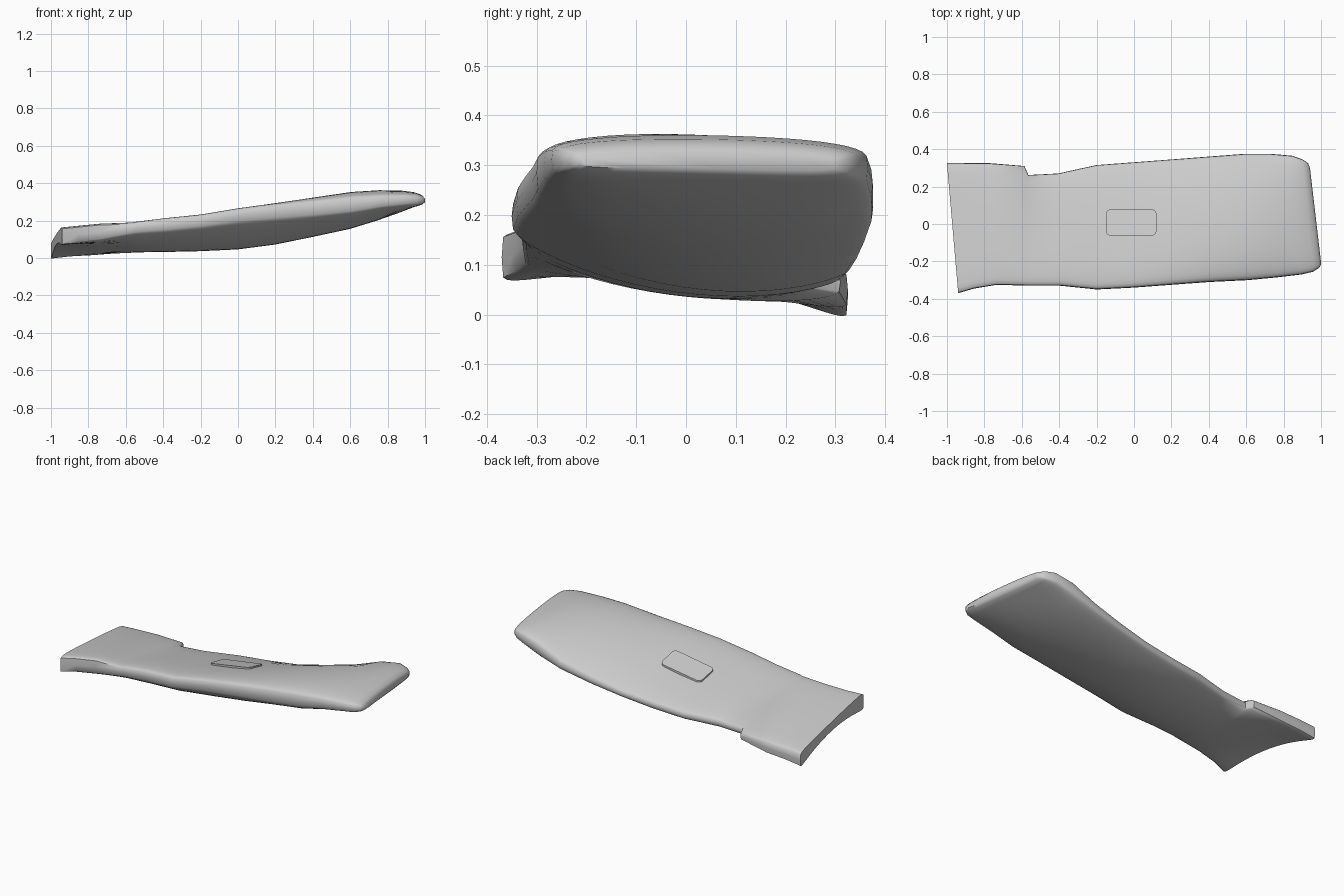
import bpy
import bmesh
import math

default_cube = bpy.data.objects.get("Cube")
if default_cube:
    bpy.data.objects.remove(default_cube, do_unlink=True)

# One plain grey for every part
grey = bpy.data.materials.new("plain grey")
grey.use_nodes = True
grey.diffuse_color = (0.6, 0.6, 0.6, 1)
shader = next(n for n in grey.node_tree.nodes if n.type == 'BSDF_PRINCIPLED')
shader.inputs["Base Color"].default_value = grey.diffuse_color
shader.inputs["Roughness"].default_value = 0.8

# Cross-sections along the slab: x, front y, back y,
# then (top, bottom) heights at the front rim, middle and back rim
STATIONS = [
    (-.97, -.37, .325, .17, .06, .13, .075, .08, -.014),
    (-.88, -.345, .325, .178, .075, .14, .06, .085, .0),
    (-.75, -.325, .325, .19, .09, .15, .05, .09, .01),
    (-.575, -.33, .31, .2, .115, .16, .04, .1, .03),
    (-.555, -.33, .262, .205, .12, .16, .04, .1, .04),
    (-.4, -.33, .27, .225, .13, .175, .04, .11, .05),
    (-.2, -.35, .315, .245, .15, .195, .045, .12, .06),
    (0, -.34, .33, .28, .175, .22, .055, .135, .075),
    (.2, -.325, .345, .305, .19, .255, .08, .155, .1),
    (.4, -.31, .36, .325, .205, .3, .12, .195, .13),
    (.6, -.3, .375, .345, .225, .34, .16, .245, .17),
    (.75, -.285, .375, .35, .255, .36, .205, .315, .21),
    (.87, -.27, .365, .35, .27, .36, .245, .34, .25),
    (.93, -.255, .345, .345, .275, .352, .27, .335, .262),
    (.96, -.235, .325, .335, .285, .34, .28, .325, .275),
    (.971, -.215, .3, .32, .295, .325, .292, .312, .288),
]
STEPS = 24


def parabola(front, middle, back, u):
    """Height across the slab, u running from -1 (front) to 1 (back)."""
    return middle + (back - front) / 2 * u + ((front + back) / 2 - middle) * u * u


def section_point(station, u, side):
    x, front_y, back_y, ft, fb, ct, cb, bt, bb = station
    top = parabola(ft, ct, bt, u)
    bottom = parabola(fb, cb, bb, u)
    power = 9 if x < -.7 else 5
    rounding = max(0, 1 - abs(u) ** power) ** (1 / power)
    y = (front_y + back_y) / 2 + (back_y - front_y) / 2 * u
    z = (top + bottom) / 2 + side * (top - bottom) / 2 * rounding
    return (x - .032 * u * x * x, y, z)


def section_ring(station):
    across = [math.sin(math.pi * (i / STEPS - .5)) for i in range(STEPS + 1)]
    upper = [section_point(station, u, 1) for u in across]
    lower = [section_point(station, u, -1) for u in across[-2:0:-1]]
    return upper + lower


def top_height(x, y):
    """Height of the slab's upper surface near its middle."""
    for a, b in zip(STATIONS, STATIONS[1:]):
        if a[0] <= x <= b[0]:
            t = (x - a[0]) / (b[0] - a[0])
            s = [p + (q - p) * t for p, q in zip(a, b)]
            u = (2 * y - s[1] - s[2]) / (s[2] - s[1])
            return section_point(s, u, 1)[2]


def finish(bm, name, angle):
    bmesh.ops.recalc_face_normals(bm, faces=bm.faces[:])
    mesh = bpy.data.meshes.new(name)
    bm.to_mesh(mesh)
    bm.free()
    mesh.materials.append(grey)
    obj = bpy.data.objects.new(name, mesh)
    bpy.context.collection.objects.link(obj)
    bpy.ops.object.select_all(action='DESELECT')
    obj.select_set(True)
    bpy.context.view_layer.objects.active = obj
    bpy.ops.object.shade_smooth_by_angle(angle=math.radians(angle))


# Curved slab, lofted through the cross-sections and capped at both ends
bm = bmesh.new()
rings = [[bm.verts.new(p) for p in section_ring(s)] for s in STATIONS]
for ring_a, ring_b in zip(rings, rings[1:]):
    for i in range(len(ring_a)):
        bm.faces.new((ring_a[i - 1], ring_a[i], ring_b[i], ring_b[i - 1]))
bm.faces.new(rings[0])
bm.faces.new(rings[-1])
finish(bm, "curved_slab", 50)

# Small raised pad with rounded corners, following the slab's surface
bm = bmesh.new()
bmesh.ops.create_cube(bm, size=1)
for v in bm.verts:
    v.co.x = v.co.x * .27 - .015
    v.co.y = v.co.y * .14 + .008
uprights = [e for e in bm.edges if abs(e.verts[0].co.z - e.verts[1].co.z) > .5]
bmesh.ops.bevel(bm, geom=uprights, offset=.025, segments=4, profile=.5,
                affect='EDGES')
for v in bm.verts:
    lift = .01 if v.co.z > 0 else -.02
    v.co.z = top_height(v.co.x, v.co.y) + lift
finish(bm, "raised_pad", 30)
